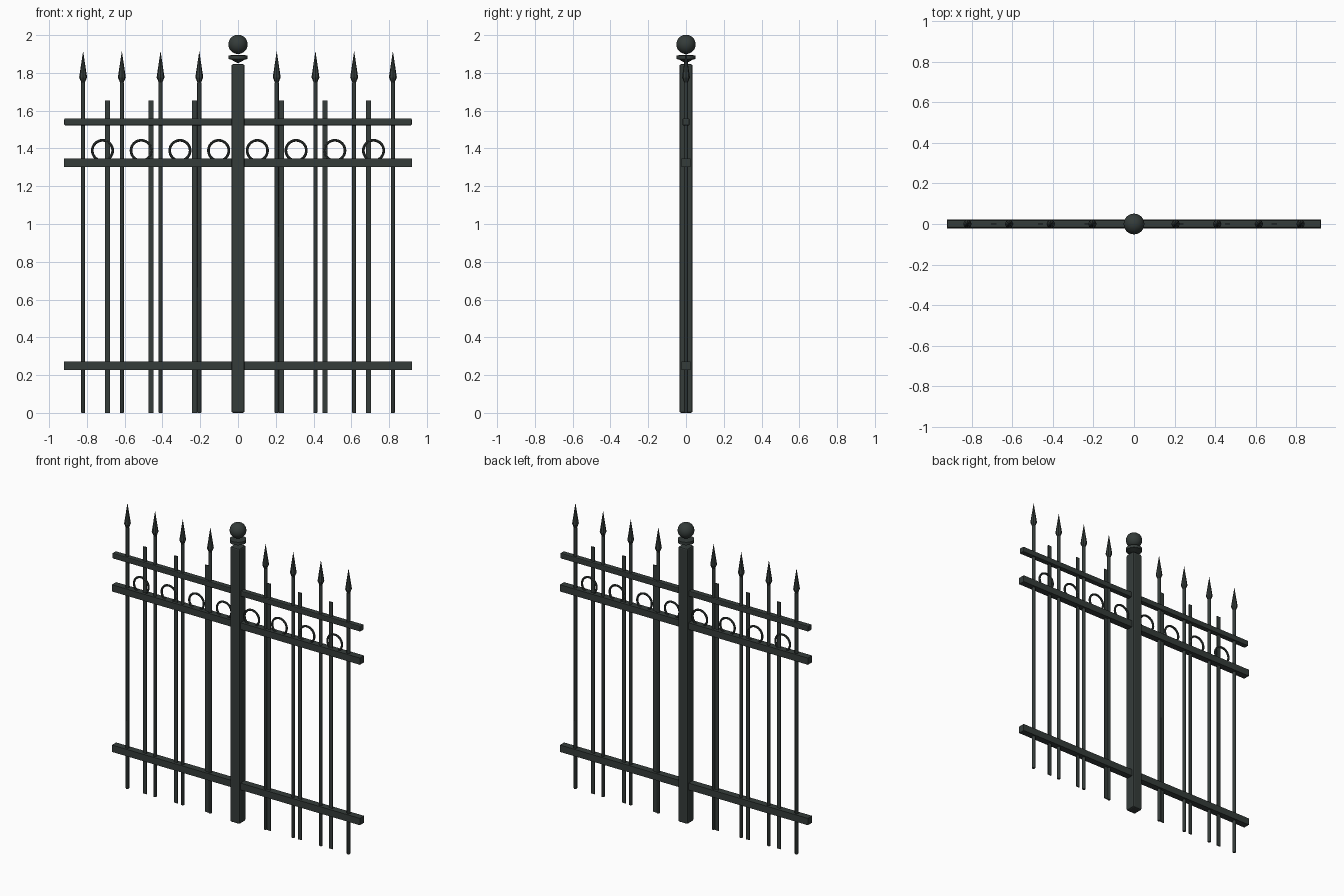
import bpy, bmesh
from math import pi, cos, sin

if "Cube" in bpy.data.objects:
    bpy.data.objects.remove(bpy.data.objects["Cube"])

mat = bpy.data.materials.new("dark_iron")
mat.diffuse_color = (0.035, 0.045, 0.042, 1)
mat.use_nodes = True
mat.node_tree.nodes["Principled BSDF"].inputs["Base Color"].default_value = mat.diffuse_color


def finish(ob, name, smooth=False):
    ob.name = name
    ob.data.materials.append(mat)
    if smooth:
        bpy.ops.object.select_all(action='DESELECT')
        ob.select_set(True)
        bpy.context.view_layer.objects.active = ob
        bpy.ops.object.shade_smooth_by_angle(angle=0.7)
    return ob


def box(name, x, z0, z1, w, d, bevel=0):
    bpy.ops.mesh.primitive_cube_add(size=1, location=(x, 0, (z0 + z1) / 2))
    ob = bpy.context.object
    ob.scale = (w, d, z1 - z0)
    bpy.ops.object.transform_apply(location=False, rotation=False, scale=True)
    if bevel:
        m = ob.modifiers.new("bevel", 'BEVEL')
        m.width = bevel
        m.segments = 2
    return finish(ob, name)


def lathe(name, x, profile, n, smooth=True):
    """Closed solid of revolution from (radius, z) points, bottom to top."""
    bm = bmesh.new()
    rings = [[bm.verts.new((x + r * cos(2 * pi * i / n), r * sin(2 * pi * i / n), z))
              for i in range(n)] for r, z in profile]
    for a, b in zip(rings, rings[1:]):
        for i in range(n):
            j = (i + 1) % n
            bm.faces.new((a[i], a[j], b[j], b[i]))
    bm.faces.new(rings[0][::-1])
    bm.faces.new(rings[-1])
    bmesh.ops.remove_doubles(bm, verts=bm.verts, dist=1e-5)
    me = bpy.data.meshes.new(name)
    bm.to_mesh(me)
    bm.free()
    ob = bpy.data.objects.new(name, me)
    bpy.context.collection.objects.link(ob)
    return finish(ob, name, smooth)


# Central post with cap and ball finial
box("post", 0, 0, 1.846, 0.07, 0.07, 0.009)
lathe("post_cap", 0, [(0.004, 1.853), (0.038, 1.871), (0.05, 1.873),
                      (0.05, 1.893), (0.02, 1.894)], 32)
bpy.ops.mesh.primitive_uv_sphere_add(segments=32, ring_count=16, radius=0.051,
                                     location=(0, 0, 1.951))
finish(bpy.context.object, "ball_finial", True)

# Horizontal rails
box("top_rail", 0, 1.522, 1.559, 1.84, 0.037, 0.005)
box("middle_rail", 0, 1.303, 1.348, 1.84, 0.045)
box("bottom_rail", 0, 0.227, 0.273, 1.84, 0.045)

for side in (-1, 1):
    # Round pickets with spear tips
    for i in range(1, 5):
        x = side * 0.205 * i
        lathe("picket", x, [(0.009, 0), (0.011, 0.003), (0.011, 1.75)], 12)
        lathe("spear_tip", x, [(0.009, 1.748), (0.021, 1.776), (0.0005, 1.913)], 8, False)
    # Flat bars between the pickets
    for i in range(1, 4):
        box("flat_bar", side * 0.23 * i, 0, 1.655, 0.026, 0.007)
    # Decorative rings
    for i in range(4):
        bpy.ops.mesh.primitive_torus_add(
            major_radius=0.054, minor_radius=0.007, major_segments=32, minor_segments=8,
            location=(side * (0.1025 + 0.205 * i), 0, 1.389), rotation=(pi / 2, 0, 0))
        finish(bpy.context.object, "ring", True)
